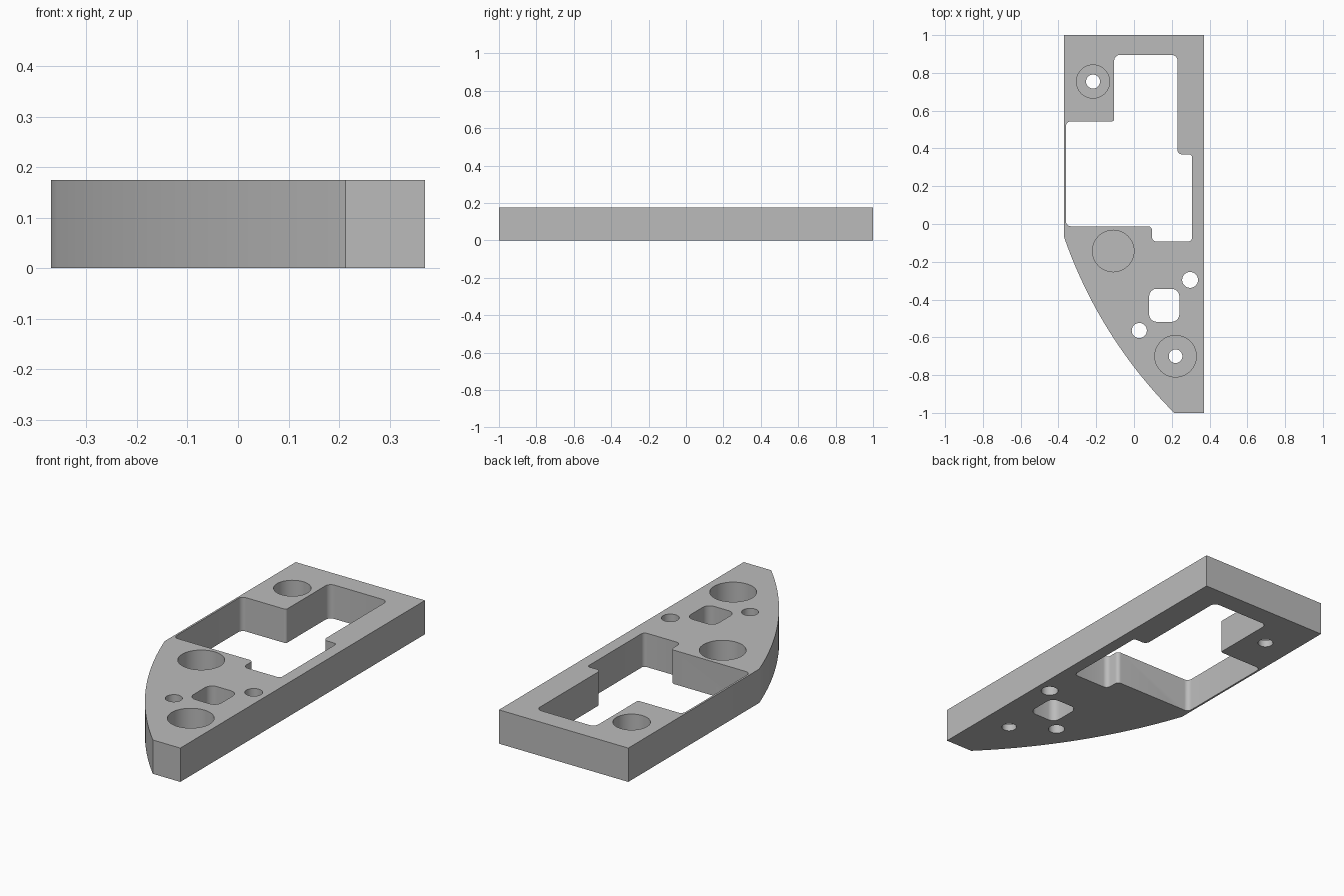
import bpy, bmesh, math
from mathutils import Vector

cube = bpy.data.objects.get("Cube")
if cube:
    bpy.data.objects.remove(cube, do_unlink=True)

HEIGHT = 0.175
BORE_FLOOR = 0.035
BELOW, ABOVE = -0.1, HEIGHT + 0.1

grey = bpy.data.materials.new("plain grey")
grey.use_nodes = True
grey.diffuse_color = (0.5, 0.5, 0.5, 1)
grey.node_tree.nodes["Principled BSDF"].inputs["Base Color"].default_value = (0.5, 0.5, 0.5, 1)


def prism(name, outline, z0, z1):
    """Extrude a flat outline between two heights."""
    bm = bmesh.new()
    face = bm.faces.new([bm.verts.new((x, y, z0)) for x, y in outline])
    top = bmesh.ops.extrude_face_region(bm, geom=[face])["geom"]
    verts = [g for g in top if isinstance(g, bmesh.types.BMVert)]
    bmesh.ops.translate(bm, verts=verts, vec=(0, 0, z1 - z0))
    bmesh.ops.recalc_face_normals(bm, faces=bm.faces)
    mesh = bpy.data.meshes.new(name)
    bm.to_mesh(mesh)
    bm.free()
    mesh.materials.append(grey)
    obj = bpy.data.objects.new(name, mesh)
    bpy.context.collection.objects.link(obj)
    return obj


def circle(x, y, r, n=48):
    return [(x + r * math.cos(math.tau * i / n), y + r * math.sin(math.tau * i / n))
            for i in range(n)]


def rounded(corners, steps=6):
    """Round each right-angled (x, y, radius) corner with an arc."""
    out = []
    for i, (x, y, r) in enumerate(corners):
        p = Vector((x, y))
        a = (Vector(corners[i - 1][:2]) - p).normalized() * r
        b = (Vector(corners[(i + 1) % len(corners)][:2]) - p).normalized() * r
        for k in range(steps + 1):
            t = math.pi / 2 * k / steps
            out.append(tuple(p + a * (1 - math.sin(t)) + b * (1 - math.cos(t))))
    return out


def arc(start, end, sag, n=32):
    """Circular arc bulging to the right of the path from start to end."""
    a, b = Vector(start), Vector(end)
    chord = b - a
    side = Vector((chord.y, -chord.x)).normalized()
    half = 2 * math.atan(2 * sag / chord.length)
    radius = chord.length / 2 / math.sin(half)
    centre = (a + b) / 2 - side * (radius - sag)
    out = []
    for i in range(n + 1):
        t = half * (2 * i / n - 1)
        out.append(tuple(centre + radius * (side * math.cos(t)
                                            + chord.normalized() * math.sin(t))))
    return out


# Plate with one curved flank
outline = [(0.37, -1), (0.37, 1), (-0.37, 1)] + arc((-0.37, -0.07), (0.213, -1), 0.062)
plate = prism("bracket_plate", outline, 0, HEIGHT)

# Stepped window through the plate
window = rounded([
    (-0.105, 0.895, 0.03), (0.23, 0.895, 0.03), (0.23, 0.368, 0.025),
    (0.307, 0.368, 0.015), (0.307, -0.093, 0.02), (0.095, -0.093, 0.025),
    (0.095, -0.012, 0.02), (-0.36, -0.012, 0.025), (-0.36, 0.543, 0.025),
    (-0.105, 0.543, 0.012)])
cutters = [prism("window_cutter", window, BELOW, ABOVE)]

# Small rounded square opening
square = rounded([(x, y, 0.04) for x, y in
                  [(0.08, -0.343), (0.24, -0.343), (0.24, -0.518), (0.08, -0.518)]])
cutters.append(prism("square_cutter", square, BELOW, ABOVE))

# Wide bores from above, stopping at a thin floor
for x, y, r in [(-0.217, 0.754, 0.088), (-0.11, -0.143, 0.11), (0.22, -0.7, 0.11)]:
    cutters.append(prism("bore_cutter", circle(x, y, r), BORE_FLOOR, ABOVE))

# Narrow through holes
for x, y, r in [(-0.217, 0.754, 0.037), (0.22, -0.7, 0.036),
                (0.297, -0.296, 0.042), (0.028, -0.564, 0.04)]:
    cutters.append(prism("hole_cutter", circle(x, y, r), BELOW, ABOVE))

# Cut everything, then discard the cutters
bpy.ops.object.select_all(action="DESELECT")
plate.select_set(True)
bpy.context.view_layer.objects.active = plate
for cutter in cutters:
    cutter.hide_render = True
    mod = plate.modifiers.new("cut", "BOOLEAN")
    mod.operation = "DIFFERENCE"
    mod.solver = "EXACT"
    mod.object = cutter
    bpy.ops.object.modifier_apply(modifier=mod.name)
    bpy.data.objects.remove(cutter, do_unlink=True)

bpy.ops.object.shade_smooth_by_angle(angle=math.radians(30))
